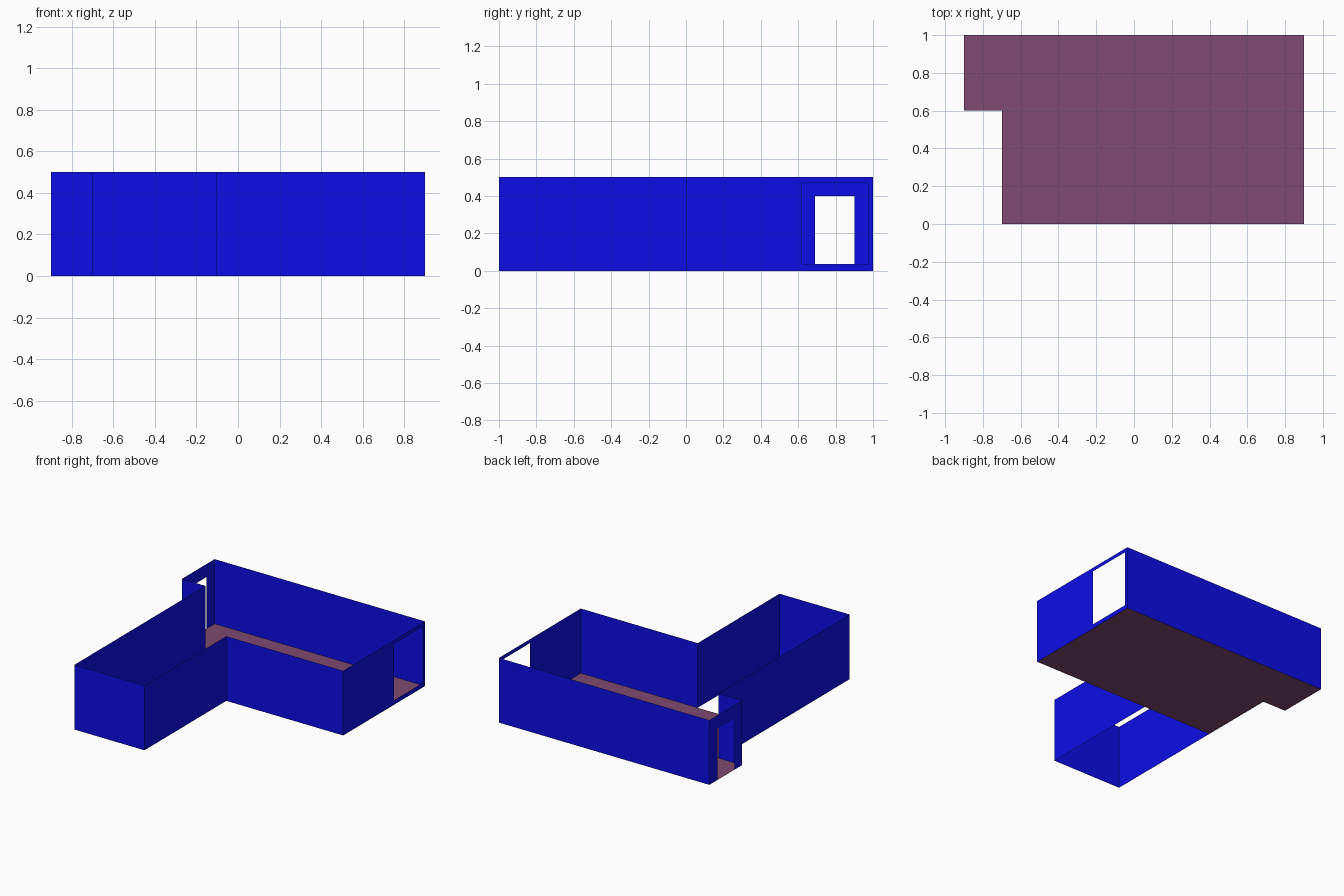
import bpy

cube = bpy.data.objects.get("Cube")
if cube:
    bpy.data.objects.remove(cube, do_unlink=True)

HEIGHT = 0.5


def material(name, colour):
    mat = bpy.data.materials.new(name)
    mat.use_nodes = True
    mat.diffuse_color = colour
    mat.node_tree.nodes["Principled BSDF"].inputs["Base Color"].default_value = colour
    return mat


blue = material("wall blue", (0.004, 0.004, 0.8, 1))
plum = material("floor plum", (0.21, 0.068, 0.166, 1))


def sheet(name, polygons, mat):
    """Make one flat-faced sheet object from a list of polygons."""
    verts, faces = [], []
    for poly in polygons:
        faces.append(range(len(verts), len(verts) + len(poly)))
        verts += poly
    mesh = bpy.data.meshes.new(name)
    mesh.from_pydata(verts, [], [tuple(f) for f in faces])
    mesh.materials.append(mat)
    obj = bpy.data.objects.new(name, mesh)
    bpy.context.collection.objects.link(obj)
    return obj


def wall(name, start, end, opening=None):
    """Upright wall between two plan points; opening = (near, far, sill, head)."""
    (x0, y0), (x1, y1) = start, end

    def panel(a, b, low, high):
        p = [x0 + (x1 - x0) * a, y0 + (y1 - y0) * a]
        q = [x0 + (x1 - x0) * b, y0 + (y1 - y0) * b]
        return [(*p, low), (*q, low), (*q, high), (*p, high)]

    if opening is None:
        panels = [panel(0, 1, 0, HEIGHT)]
    else:
        length = abs(x1 - x0) + abs(y1 - y0)
        a, b = opening[0] / length, opening[1] / length
        sill, head = opening[2:]
        panels = [panel(0, a, 0, HEIGHT), panel(b, 1, 0, HEIGHT),
                  panel(a, b, head, HEIGHT)]
        if sill > 0:
            panels.append(panel(a, b, 0, sill))
    sheet(name, panels, blue)


# Outer walls, anticlockwise in plan
wall("wing_front_wall", (-0.7, -1), (-0.1, -1))
wall("wing_inner_wall", (-0.1, -1), (-0.1, 0))
wall("room_front_wall", (-0.1, 0), (0.9, 0))
wall("window_wall", (0.9, 0), (0.9, 1), (0.62, 0.975, 0.035, 0.47))
wall("back_wall", (0.9, 1), (-0.9, 1))
wall("door_wall", (-0.9, 1), (-0.9, 0.6), (0.1, 0.31, 0, 0.4))
wall("entry_return_wall", (-0.9, 0.6), (-0.7, 0.6))
wall("wing_outer_wall", (-0.7, 0.6), (-0.7, -1))

# Floor of the main room and entry; the wing is open below
plan = [(-0.7, 0), (0.9, 0), (0.9, 1), (-0.9, 1), (-0.9, 0.6), (-0.7, 0.6)]
sheet("floor", [[(x, y, 0) for x, y in plan]], plum)
